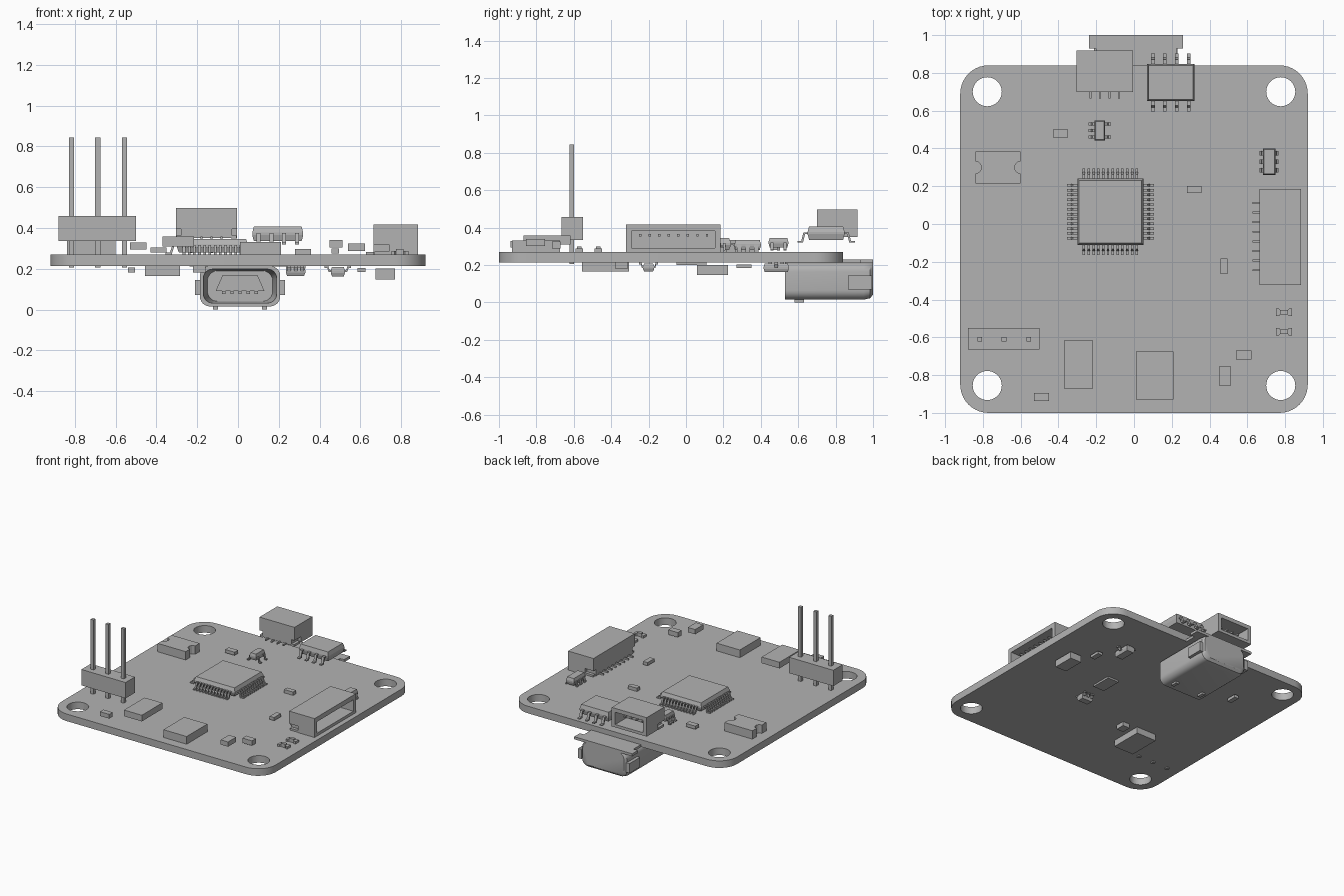
import bpy, bmesh, math

if "Cube" in bpy.data.objects:
    bpy.data.objects.remove(bpy.data.objects["Cube"])

grey = bpy.data.materials.new("plain_grey")
grey.diffuse_color = (0.45, 0.45, 0.45, 1)
grey.use_nodes = True
grey.node_tree.nodes["Principled BSDF"].inputs["Base Color"].default_value = grey.diffuse_color
AXES = {'x': lambda p, t: (t, p[0], p[1]),
        'y': lambda p, t: (p[0], t, p[1]),
        'z': lambda p, t: (p[0], p[1], t)}


def rrect(x0, x1, y0, y1, r=0.0, n=6):
    """Rectangle outline, with rounded corners when r > 0."""
    if r == 0:
        return [(x0, y0), (x1, y0), (x1, y1), (x0, y1)]
    corners = [(x1 - r, y1 - r), (x0 + r, y1 - r), (x0 + r, y0 + r), (x1 - r, y0 + r)]
    return [(cx + r * math.cos(math.pi / 2 * (k + i / n)), cy + r * math.sin(math.pi / 2 * (k + i / n)))
            for k, (cx, cy) in enumerate(corners) for i in range(n + 1)]


class Part:
    def __init__(self):
        self.bm = bmesh.new()

    def loft(self, axis, sections):
        """Skin a list of (outline, position) and cap both ends."""
        rings = [[self.bm.verts.new(AXES[axis](p, t)) for p in pts] for pts, t in sections]
        n = len(rings[0])
        for a, b in zip(rings, rings[1:]):
            for i in range(n):
                self.bm.faces.new((a[i], a[(i + 1) % n], b[(i + 1) % n], b[i]))
        self.bm.faces.new(rings[0][::-1])
        self.bm.faces.new(rings[-1])
        return self

    def prism(self, axis, pts, lo, hi):
        return self.loft(axis, [(pts, lo), (pts, hi)])

    def box(self, x0, x1, y0, y1, z0, z1):
        return self.prism('z', rrect(x0, x1, y0, y1), z0, z1)

    def chip(self, x0, x1, y0, y1, z0, z1, c=0.01):
        """Moulded chip body, widest at mid height."""
        small = rrect(x0 + c, x1 - c, y0 + c, y1 - c)
        big = rrect(x0, x1, y0, y1)
        m = (z0 + z1) / 2
        return self.loft('z', [(small, z0), (big, m - .006), (big, m + .006), (small, z1)])

    def leads(self, side, base, spots, z_top, z_foot, length=.055, w=.013):
        """Row of gull-wing leads leaving a body on one side."""
        s = 1 if side[0] == '+' else -1
        t = .009 if z_top > z_foot else -.009
        prof = [(0, z_top), (.45, z_top), (.65, z_foot + t), (1, z_foot + t),
                (1, z_foot), (.5, z_foot), (.3, z_top - t), (0, z_top - t)]
        prof = [(base + s * d * length, z) for d, z in prof]
        for p in spots:
            self.prism('y' if side[1] == 'x' else 'x', prof, p - w / 2, p + w / 2)
        return self

    def done(self, name, smooth=False):
        bmesh.ops.recalc_face_normals(self.bm, faces=self.bm.faces)
        me = bpy.data.meshes.new(name)
        self.bm.to_mesh(me)
        self.bm.free()
        me.materials.append(grey)
        ob = bpy.data.objects.new(name, me)
        bpy.context.collection.objects.link(ob)
        if smooth:
            select(ob)
            bpy.ops.object.shade_smooth_by_angle(angle=math.radians(35))


def select(ob):
    bpy.ops.object.select_all(action='DESELECT')
    ob.select_set(True)
    bpy.context.view_layer.objects.active = ob


def spread(a, b, n):
    return [a + (b - a) * i / (n - 1) for i in range(n)]


# circuit board: filled outline with four mounting holes
cu = bpy.data.curves.new("circuit_board", 'CURVE')
cu.dimensions, cu.fill_mode, cu.extrude = '2D', 'BOTH', 0.0275
outlines = [rrect(-.92, .92, -1, .84, .15, 10)]
for hx in (-.777, .777):
    for hy in (-.855, .7):
        outlines.append(rrect(hx - .077, hx + .077, hy - .077, hy + .077, .0769, 8))
for pts in outlines:
    sp = cu.splines.new('POLY')
    sp.points.add(len(pts) - 1)
    for q, p in zip(sp.points, pts):
        q.co = (p[0], p[1], 0, 1)
    sp.use_cyclic_u = True
board = bpy.data.objects.new("circuit_board", cu)
bpy.context.collection.objects.link(board)
board.location.z = 0.2415
select(board)
bpy.ops.object.convert(target='MESH')
board = bpy.context.object
board.data.materials.clear()
board.data.materials.append(grey)

# pin header, raised on its three pins
Part().box(-.88, -.5, -.665, -.55, .335, .458).done("header_block")
pins = Part()
for x in (-.817, -.688, -.557):
    pins.box(x - .0125, x + .0125, -.6225, -.5975, .205, .845)
pins.done("header_pins")

# main controller with leads on four sides
p = Part().chip(-.3, .05, -.11, .24, .28, .345)
for side, base, mid in (('-x', -.295, .065), ('+x', .045, .065), ('-y', -.105, -.125), ('+y', .235, -.125)):
    p.leads(side, base, spread(mid - .14, mid + .14, 12), .317, .271, .06)
p.done("main_controller")

# eight-lead chip, floating above the rear edge
p = Part().chip(.07, .32, .65, .848, .335, .407, .008)
for side, base in (('-y', .655), ('+y', .843)):
    p.leads(side, base, spread(.1, .29, 4), .375, .32, .06, .02)
p.done("eight_lead_chip")

# small leaded chips on top
p = Part().chip(.682, .75, .26, .4, .28, .335, .006)
p.leads('-x', .685, spread(.285, .375, 3), .31, .271, .02, .025)
p.leads('+x', .745, spread(.285, .375, 3), .31, .271, .02, .025).done("six_lead_chip")
p = Part().chip(-.21, -.153, .442, .547, .295, .345, .005)
p.leads('-x', -.205, spread(.46, .53, 3), .32, .278, .035, .016)
p.leads('+x', -.158, (.46, .53), .32, .278, .035, .016).done("five_lead_chip")

# rear connector: hollow housing open to the back
x0, x1, y0, y1, z0, z1 = -.305, -.005, .7, .918, .35, .497
p = Part().box(x0 + .025, x1 - .025, y0, y0 + .04, z0, z1)
p.box(x0, x1, y0 + .08, y1, z1 - .03, z1).box(x0 + .025, x1 - .025, y0 + .04, y0 + .08, z0, z1)
p.box(x0, x1, y0 + .08, y1, z0, z0 + .022)
for a in (x0, x1 - .03):
    p.box(a, a + .03, y0 + .08, y1, z0 + .022, z1 - .03)
    p.box(a, a + .03, y0, y0 + .08, z0 + .045, z1)
    p.box(a + .003, a + .027, y0, y0 + .07, z0 - .005, z0 + .012)
p.done("rear_connector")
p = Part()
for x in spread(-.23, -.08, 4):
    p.box(x - .005, x + .005, .665, .705, .345, .357).box(x - .006, x + .006, .77, .87, .42, .432)
p.done("rear_connector_pins")

# right connector: hollow housing open to the right
x0, x1, y0, y1, z0, z1 = .665, .883, -.322, .185, .27, .417
p = Part().box(x0, x0 + .08, y0 + .03, y1 - .03, z0, z1)
p.box(x0 + .08, x1, y0 + .03, y1 - .03, z1 - .036, z1).box(x0 + .08, x1, y0 + .03, y1 - .03, z0, z0 + .022)
for a in (y0, y1 - .03):
    p.box(x0 + .075, x1, a, a + .03, z0, z1)
    p.box(x0, x0 + .075, a, a + .03, z0 + .05, z1)
    p.box(x0 + .005, x0 + .075, a + .003, a + .027, z0, z0 + .015)
p.done("right_connector")
p = Part()
for y in spread(-.245, .112, 8):
    p.box(.628, .67, y - .005, y + .005, .27, .282).box(.74, .84, y - .006, y + .006, .352, .366)
p.done("right_connector_pins")

# underside socket: shell open to the front, closed rounded rear
p = Part().loft('y', [(rrect(-.15, .17, .04, .19, .05), .82), (rrect(-.17, .19, .032, .198, .045), .53),
                      (rrect(-.187, .207, .015, .214, .05), .53), (rrect(-.187, .207, .015, .214, .05), .95),
                      (rrect(-.182, .202, .023, .214, .05), .985), (rrect(-.167, .187, .042, .214, .05), 1.0)])
p.done("socket_shell", smooth=True)
Part().prism('y', [(-.11, .09), (.13, .09), (.095, .17), (-.075, .17)], .57, .83).done("socket_tongue")
p = Part().box(-.212, -.18, .865, .995, .07, .145).box(.2, .23, .865, .995, .07, .145)
p.box(-.238, .26, .93, 1, .21, .23).box(-.2, .225, .84, .93, .21, .23)
for x in (-.11, .13):
    p.box(x - .013, x + .013, .58, .63, 0, .02)
p.done("socket_tabs_and_feet")
p = Part()
for x in spread(-.07, .09, 5):
    p.box(x - .008, x + .008, .56, .8, .075, .092)
p.done("socket_contacts")

# notched package on the left: half-round bites in both ends
bite = [(.032 * math.cos(a), .032 * math.sin(a)) for a in spread(-math.pi / 2, math.pi / 2, 9)]
pts = [(-.84, .385), (-.84 + bite[0][0], .3 + .032)] + [(-.84 + c, .3 - s) for c, s in bite[1:]]
pts += [(-.84, .215), (-.6, .215)] + [(-.6 - c, .3 + s) for c, s in bite] + [(-.6, .385)]
Part().prism('z', pts, .27, .335).done("notched_package")

# two bow-tie indicator lamps
for i, y in enumerate((-.468, -.57)):
    p = Part().box(.775, .813, y - .012, y + .012, .27, .298)
    for s in (-1, 1):
        cx = .794
        p.prism('z', [(cx + s * .042, y - .02), (cx + s * .042, y + .02), (cx + s * .026, y + .02),
                      (cx + s * .018, y + .01), (cx + s * .018, y - .01), (cx + s * .026, y - .02)], .27, .288)
    p.done(f"indicator_lamp_{i + 1}")

# plain block components: top side then underside
blocks = {
    "crystal": (-.37, -.217, -.87, -.618, .31, .358), "memory_chip": (.01, .21, -.93, -.675, .27, .33),
    "capacitor_1": (-.43, -.35, .457, .5, .28, .305), "capacitor_2": (.28, .358, .165, .202, .27, .296),
    "capacitor_3": (.458, .496, -.265, -.183, .275, .3), "capacitor_4": (.45, .513, -.855, -.755, .303, .34),
    "capacitor_5": (.54, .622, -.717, -.67, .288, .325), "capacitor_6": (-.53, -.45, -.937, -.895, .295, .328),
    "under_large_chip": (-.455, -.285, -.555, -.305, .165, .215),
    "under_block": (.675, .77, .06, .225, .148, .2),
    "under_capacitor_1": (-.54, -.505, .42, .5, .182, .205), "under_capacitor_2": (.585, .625, .27, .35, .184, .204),
    "under_capacitor_3": (-.22, -.16, -.38, -.31, .182, .214), "under_flat_chip": (.235, .33, -.05, .11, .2, .214)}
for name, b in blocks.items():
    Part().box(*b).done(name)

# small leaded chips on the underside
p = Part().chip(.455, .525, .415, .55, .163, .208, .006)
p.leads('-x', .46, (.45, .515), .185, .213, .035, .02).leads('+x', .52, (.482,), .185, .213, .035, .02)
p.done("under_three_lead_chip")
p = Part().chip(.235, .33, -.23, -.17, .165, .208, .006)
for side, base in (('-y', -.225), ('+y', -.175)):
    p.leads(side, base, spread(.25, .315, 3), .185, .213, .025, .018)
p.done("under_six_lead_chip")
